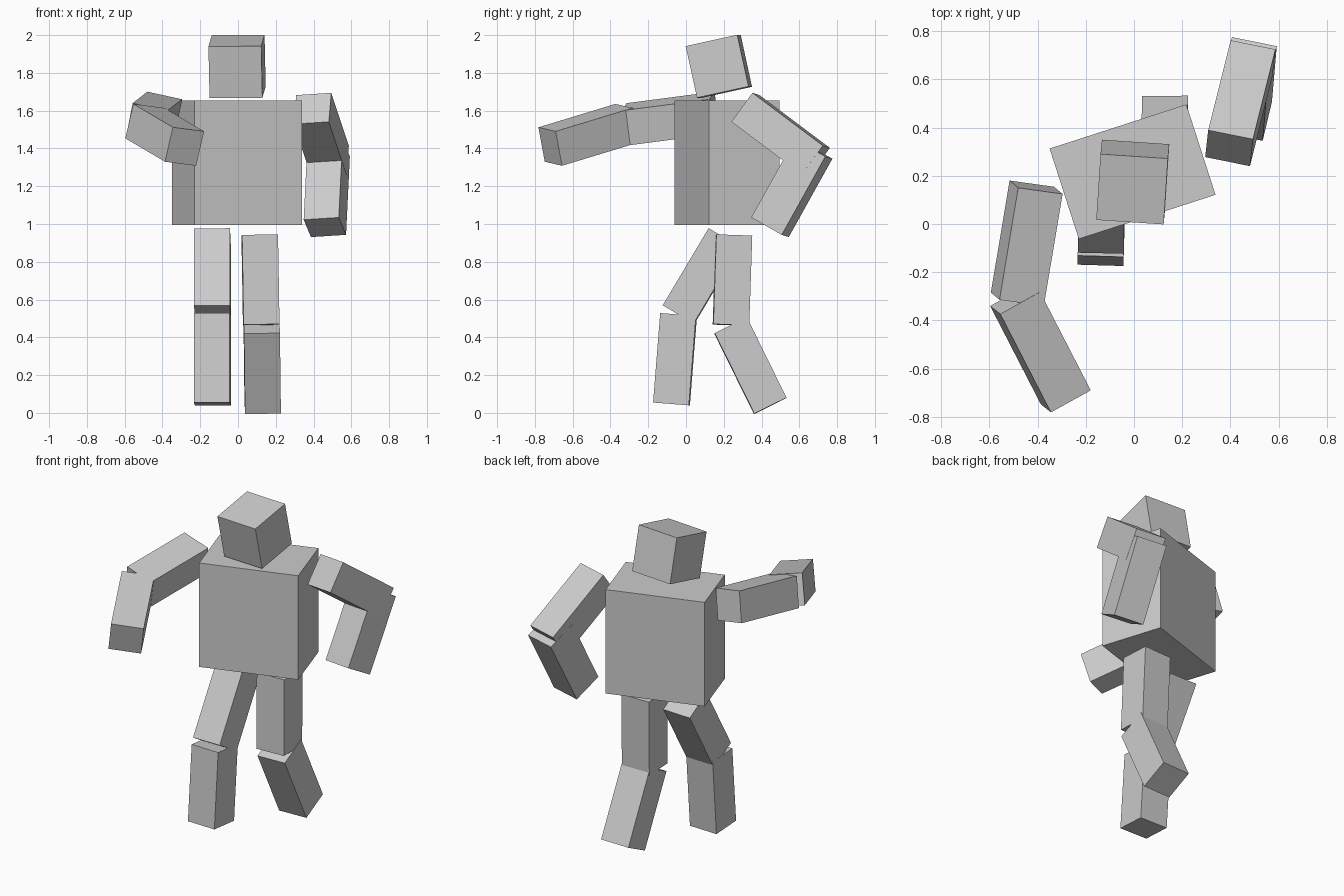
import bpy
from mathutils import Vector, Matrix


def block(name, centre, size, up, right):
    """Box with its local z along `up` and local x along `right`."""
    z = Vector(up).normalized()
    x = Vector(right)
    x = (x - z * x.dot(z)).normalized()
    y = z.cross(x)
    rot = Matrix((x, y, z)).transposed().to_4x4()
    bpy.ops.mesh.primitive_cube_add(size=1)
    ob = bpy.context.object
    ob.name = ob.data.name = name
    ob.matrix_world = Matrix.Translation(centre) @ rot @ Matrix.Diagonal((*size, 1))
    return ob


LIMB = (0.19, 0.19, 0.475)

# Torso and head
block("torso", (-0.006, 0.217, 1.325), (0.596, 0.394, 0.66), (0, 0, 1), (0.567, 0.183, 0))
block("head", (-0.005, 0.174, 1.834), (0.28, 0.28, 0.28), (-0.006, -0.06, 0.275), (0.278, -0.018, 0))

# Limb segments: name, centre, long axis, sideways axis
limbs = [
    # Legs
    ("right_thigh", (-0.135, 0.082, 0.724), (0, 0.249, 0.418), (1, -0.03, 0)),
    ("right_shin", (-0.136, -0.058, 0.284), (0, 0.037, 0.466), (1, -0.03, 0)),
    ("left_thigh", (0.119, 0.246, 0.703), (-0.008, 0.016, 0.477), (1, 0.02, 0)),
    ("left_shin", (0.128, 0.341, 0.25), (-0.005, -0.206, 0.418), (1, 0.02, 0)),
    # Arm swung back
    ("left_upper_arm", (0.441, 0.501, 1.472), (-0.1, -0.40, 0.30), (0.182, -0.037, 0.012)),
    ("left_forearm", (0.47, 0.56, 1.19), (0.02, 0.23, 0.413), (0.185, -0.037, 0.012)),
    # Arm reaching forward
    ("right_upper_arm", (-0.445, -0.08, 1.558), (0.077, 0.46, 0.06), (0.185, -0.024, -0.04)),
    ("right_forearm", (-0.388, -0.515, 1.472), (-0.207, 0.402, 0.122), (0.167, 0.09, -0.022)),
]
for name, centre, up, right in limbs:
    block(name, centre, LIMB, up, right)
